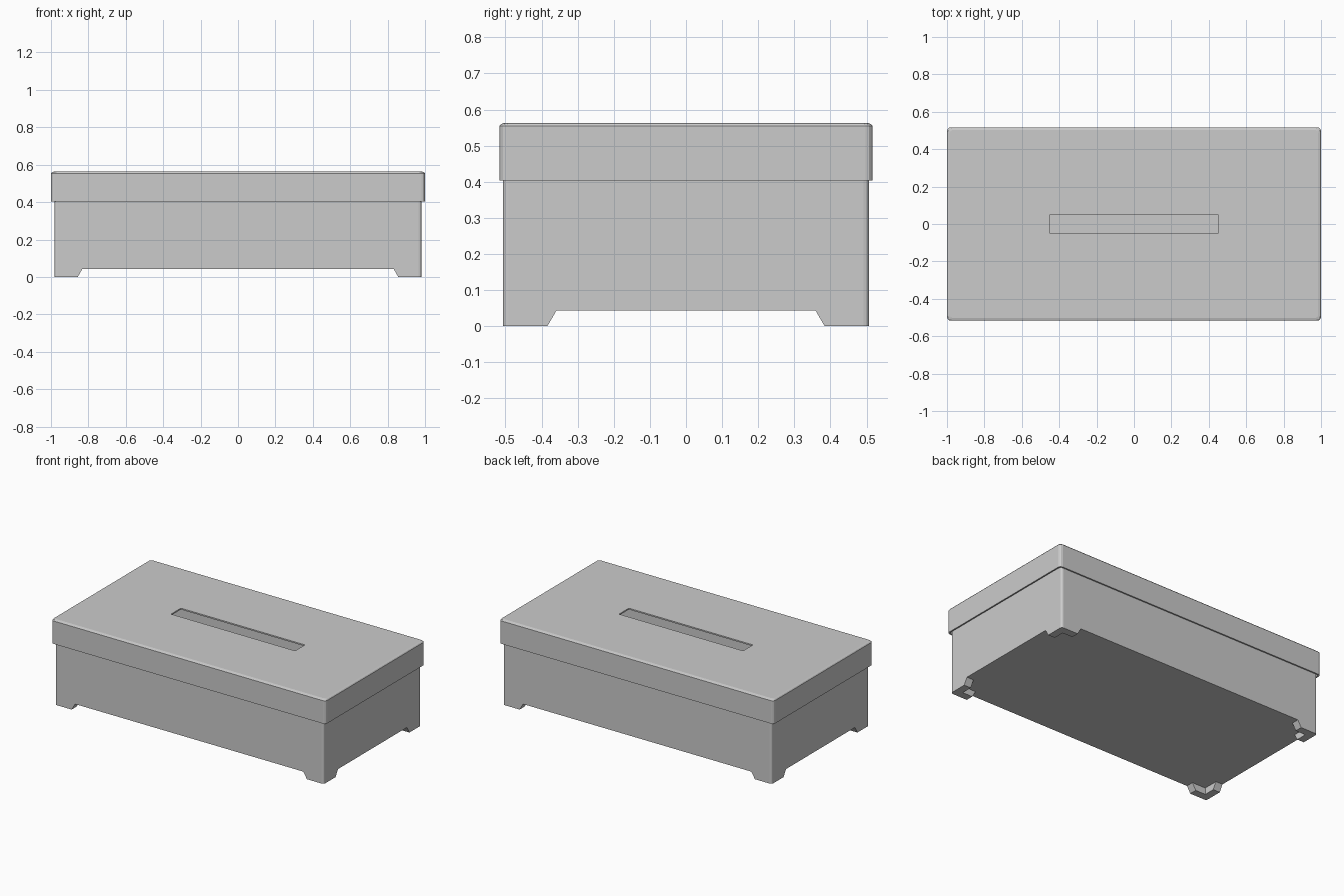
import bpy, bmesh, math

cube = bpy.data.objects.get("Cube")
if cube:
    bpy.data.objects.remove(cube, do_unlink=True)

# One plain grey for everything
grey = bpy.data.materials.new("plain_grey")
grey.use_nodes = True
colour = (0.6, 0.6, 0.6, 1)
grey.diffuse_color = colour
grey.node_tree.nodes["Principled BSDF"].inputs["Base Color"].default_value = colour

BX, BY = 0.98, 0.507        # half size of the body
LX, LY = 1.0, 0.517         # half size of the lid
TOP, RIM, FOOT = 0.563, 0.403, 0.043
WALL, SKIN = 0.03, 0.009
SEGMENTS = 3


def arc(cx, cy, radius, start):
    """Quarter circle of points, counter-clockwise from the start angle."""
    angles = [start + math.pi / 2 * i / SEGMENTS for i in range(SEGMENTS + 1)]
    return [(cx + radius * math.cos(a), cy + radius * math.sin(a)) for a in angles]


def ring(hx, hy, radius, z):
    """Rounded rectangle at height z."""
    points = []
    for i, (sx, sy) in enumerate([(1, 1), (-1, 1), (-1, -1), (1, -1)]):
        points += arc(sx * (hx - radius), sy * (hy - radius), radius, i * math.pi / 2)
    return [(x, y, z) for x, y in points]


def loft(name, rings, closed=False):
    """Skin a stack of rings; cap the ends, or join them if closed."""
    bm = bmesh.new()
    loops = [[bm.verts.new(p) for p in r] for r in rings]
    pairs = list(zip(loops, loops[1:]))
    if closed:
        pairs.append((loops[-1], loops[0]))
    else:
        bm.faces.new(loops[0])
        bm.faces.new(loops[-1])
    for a, b in pairs:
        for i in range(len(a)):
            j = (i + 1) % len(a)
            bm.faces.new((a[i], a[j], b[j], b[i]))
    bmesh.ops.recalc_face_normals(bm, faces=bm.faces)
    mesh = bpy.data.meshes.new(name)
    bm.to_mesh(mesh)
    bm.free()
    mesh.materials.append(grey)
    obj = bpy.data.objects.new(name, mesh)
    bpy.context.collection.objects.link(obj)
    return obj


# Hollow open-topped body
loft("box_body", [
    ring(BX, BY, 0.015, FOOT),
    ring(BX, BY, 0.015, TOP - SKIN - 0.002),
    ring(BX - WALL, BY - WALL, 0.01, TOP - SKIN - 0.002),
    ring(BX - WALL, BY - WALL, 0.01, FOOT + WALL),
])

# Thin lid with a softened top edge and a long slot
loft("lid", [
    ring(LX, LY, 0.02, RIM),
    ring(LX, LY, 0.02, TOP - 0.009),
    ring(LX - 0.005, LY - 0.005, 0.018, TOP - 0.003),
    ring(LX - 0.015, LY - 0.015, 0.015, TOP),
    ring(0.452, 0.051, 0.006, TOP),
    ring(0.452, 0.051, 0.006, TOP - SKIN),
    ring(LX - SKIN, LY - SKIN, 0.015, TOP - SKIN),
    ring(LX - SKIN, LY - SKIN, 0.015, RIM),
], closed=True)


# Corner feet: angle-shaped, with ends sloping in towards the ground
def foot_ring(sx, sy, length, z, thick=0.05):
    outline = arc(BX - 0.015, BY - 0.015, 0.015, 0)
    outline += [(BX - length, BY), (BX - length, BY - thick),
                (BX - thick, BY - thick), (BX - thick, BY - length), (BX, BY - length)]
    return [(sx * x, sy * y, z) for x, y in outline]


for sy, end in [(-1, "front"), (1, "back")]:
    for sx, side in [(-1, "right"), (1, "left")]:
        loft(f"{end}_{side}_foot", [foot_ring(sx, sy, 0.123, 0),
                                    foot_ring(sx, sy, 0.148, FOOT)])
